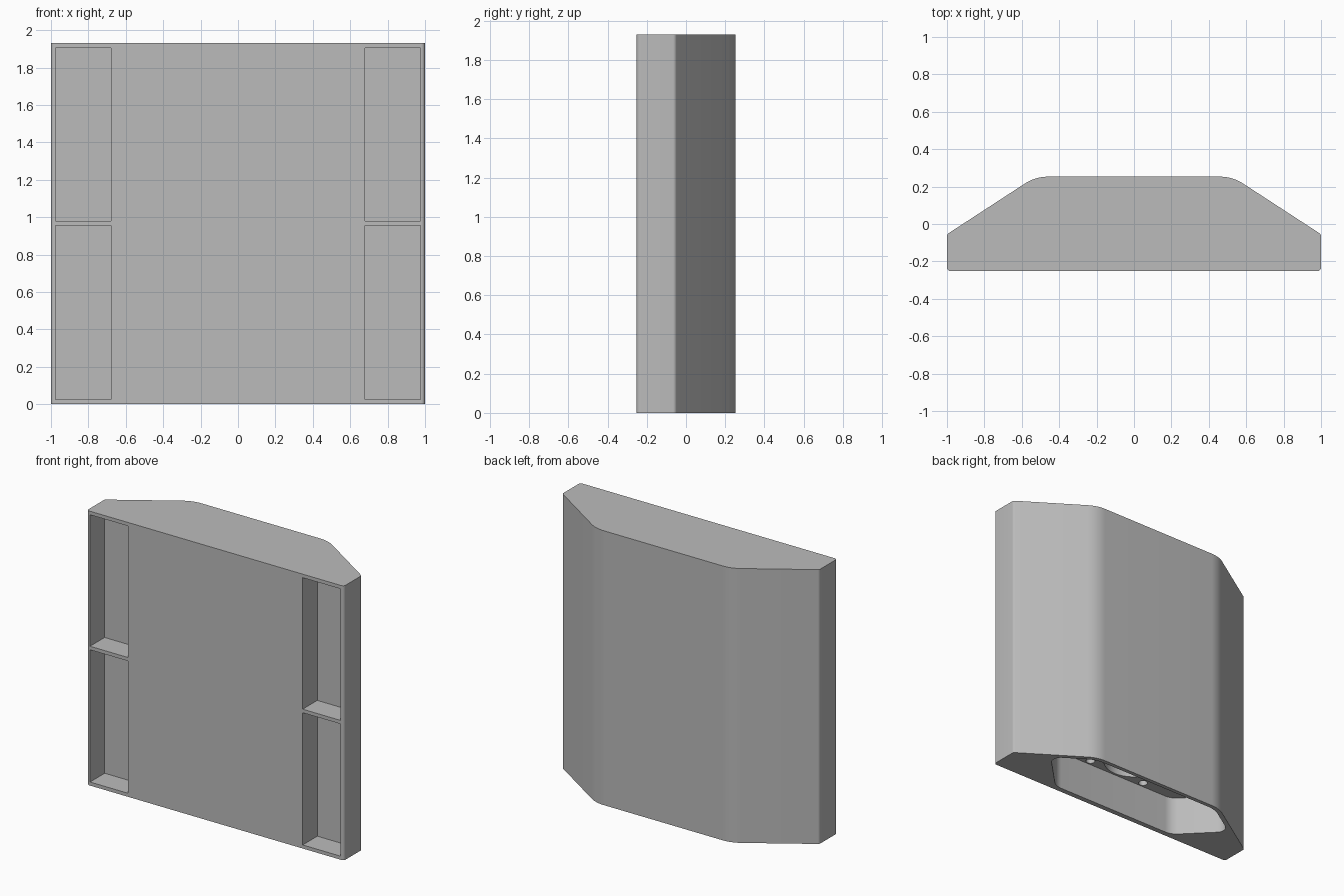
import bpy
import bmesh
import math
from mathutils import Vector

cube = bpy.data.objects.get("Cube")
if cube:
    bpy.data.objects.remove(cube, do_unlink=True)

HEIGHT = 1.93

grey = bpy.data.materials.new("plain_grey")
grey.use_nodes = True
grey.diffuse_color = (0.5, 0.5, 0.5, 1)
grey.node_tree.nodes["Principled BSDF"].inputs["Base Color"].default_value = (0.5, 0.5, 0.5, 1)


def rounded(corners, steps=8):
    """Outline from (x, y, fillet radius) corners, each replaced by an arc."""
    outline = []
    for i, (x, y, r) in enumerate(corners):
        p = Vector((x, y))
        a = (Vector(corners[i - 1][:2]) - p).normalized()
        b = (Vector(corners[(i + 1) % len(corners)][:2]) - p).normalized()
        half = a.angle(b) / 2
        centre = p + (a + b).normalized() * (r / math.sin(half))
        start = p + a * (r / math.tan(half)) - centre
        end = p + b * (r / math.tan(half)) - centre
        sweep = start.angle_signed(end)
        for k in range(steps + 1):
            t = -sweep * k / steps
            c, s = math.cos(t), math.sin(t)
            outline.append(centre + Vector((start.x * c - start.y * s,
                                            start.x * s + start.y * c)))
    return outline


def mirrored(half):
    """Add the -x half of a counter-clockwise outline given for +x."""
    return half + [(-x, y, r) for x, y, r in reversed(half)]


def prism(name, outline, z0, z1):
    bm = bmesh.new()
    face = bm.faces.new([bm.verts.new((p[0], p[1], z0)) for p in outline])
    top = bmesh.ops.extrude_face_region(bm, geom=[face])["geom"]
    bmesh.ops.translate(bm, vec=(0, 0, z1 - z0),
                        verts=[v for v in top if isinstance(v, bmesh.types.BMVert)])
    bmesh.ops.recalc_face_normals(bm, faces=bm.faces)
    mesh = bpy.data.meshes.new(name)
    bm.to_mesh(mesh)
    bm.free()
    mesh.materials.append(grey)
    obj = bpy.data.objects.new(name, mesh)
    bpy.context.collection.objects.link(obj)
    return obj


def circle(x, y, r, sides):
    return [(x + r * math.cos(math.tau * i / sides),
             y + r * math.sin(math.tau * i / sides)) for i in range(sides)]


def cut(target, cutter):
    cutter.hide_render = True
    mod = target.modifiers.new("cut", "BOOLEAN")
    mod.operation = "DIFFERENCE"
    mod.solver = "EXACT"
    mod.object = cutter
    bpy.context.view_layer.objects.active = target
    bpy.ops.object.modifier_apply(modifier=mod.name)
    bpy.data.objects.remove(cutter, do_unlink=True)


# Housing: flat front, chamfered and rounded back
body = prism("housing", rounded(mirrored([
    (1, -0.252, 0.02), (1, -0.055, 0.02), (0.527, 0.253, 0.22)])), 0, HEIGHT)

# Four front pockets
for side in (-1, 1):
    for z0, z1 in ((0.025, 0.955), (0.98, 1.905)):
        xs = sorted((side * 0.68, side * 0.975))
        box = [(xs[0], -0.4), (xs[1], -0.4), (xs[1], -0.09), (xs[0], -0.09)]
        cut(body, prism("pocket_cutter", box, z0, z1))

# Recess in the underside
cut(body, prism("recess_cutter", rounded(mirrored([
    (0.5, -0.215, 0.12), (0.77, 0.058, 0.06), (0.514, 0.225, 0.2)])), -0.1, 0.275))

# Round socket and two screw holes in the recess ceiling
cut(body, prism("socket_cutter", circle(0, 0, 0.2, 48), 0.2, 0.5))
for x in (-0.228, 0.228):
    cut(body, prism("screw_hole_cutter", circle(x, -0.178, 0.03, 20), 0.2, 0.4))

# Smooth the rounded walls, keep the edges crisp
bpy.ops.object.select_all(action="DESELECT")
body.select_set(True)
bpy.context.view_layer.objects.active = body
bpy.ops.object.shade_smooth_by_angle(angle=math.radians(25))
